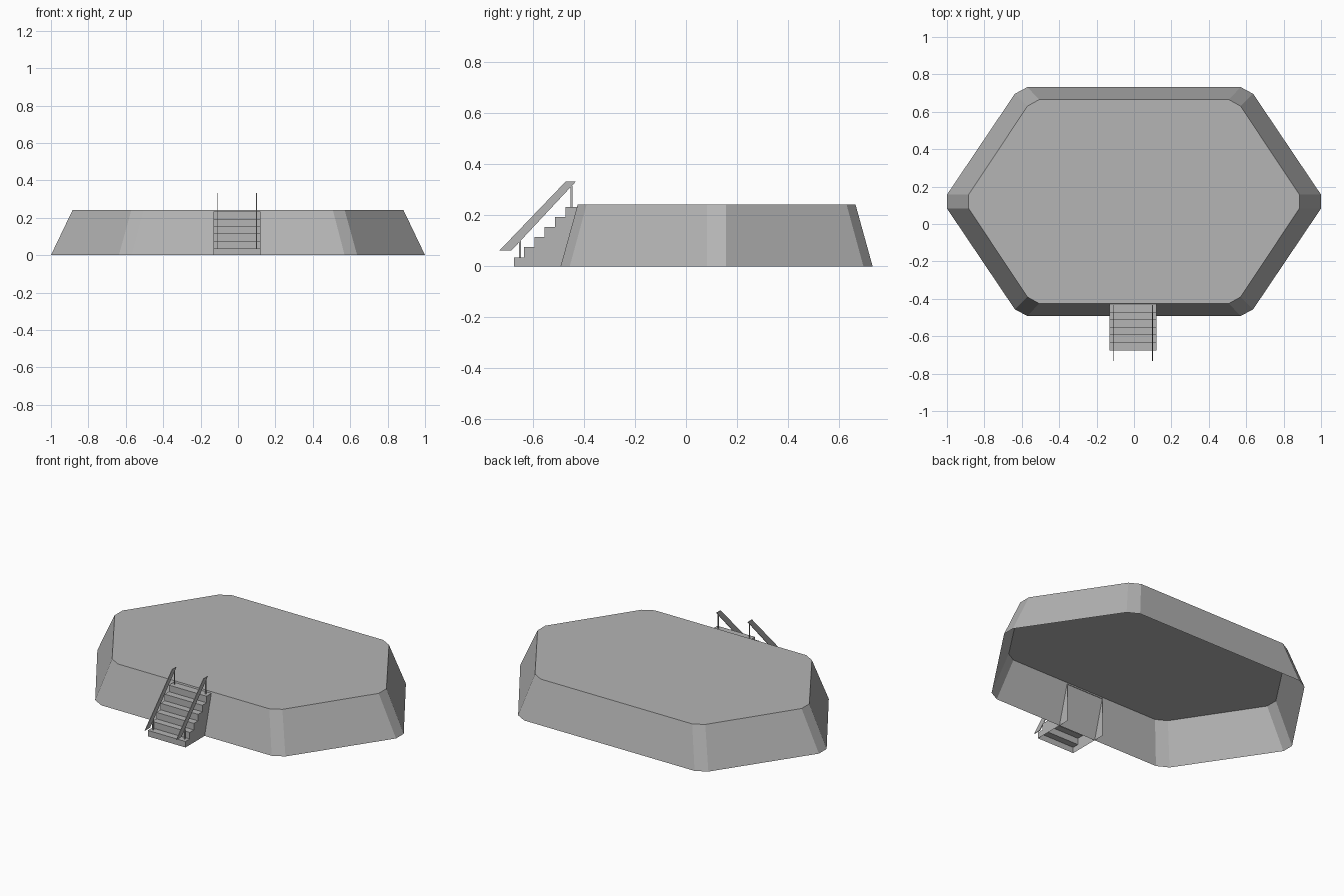
import bpy

if "Cube" in bpy.data.objects:
    bpy.data.objects.remove(bpy.data.objects["Cube"])

grey = bpy.data.materials.new("dark_grey")
grey.diffuse_color = (0.46, 0.46, 0.46, 1)
grey.use_nodes = True
grey.node_tree.nodes["Principled BSDF"].inputs["Base Color"].default_value = grey.diffuse_color


def make(name, verts, faces):
    me = bpy.data.meshes.new(name)
    me.from_pydata(verts, [], faces)
    me.update()
    me.materials.append(grey)
    ob = bpy.data.objects.new(name, me)
    bpy.context.collection.objects.link(ob)
    return ob


def prism(name, profile, x, w):
    # extrude a (y, z) profile along x into a closed solid
    n = len(profile)
    verts = [(x + s * w / 2, y, z) for s in (-1, 1) for y, z in profile]
    faces = [tuple(reversed(range(n))), tuple(range(n, 2 * n))]
    faces += [(i, (i + 1) % n, (i + 1) % n + n, i + n) for i in range(n)]
    return make(name, verts, faces)


def ring(quarter, cy, z):
    # mirror a quarter outline into a full counter-clockwise loop
    q = list(reversed(quarter))
    pts = q + [(-x, y) for x, y in quarter]
    pts += [(-x, -y) for x, y in q] + [(x, -y) for x, y in quarter]
    return [(x, y + cy, z) for x, y in pts]


# Platform: tapered shell with clipped corners, open underneath
low = ring([(0.57, 0.612), (0.637, 0.576), (1.0, 0.037)], 0.12, 0)
high = ring([(0.507, 0.545), (0.57, 0.51), (0.884, 0.037)], 0.12, 0.242)
n = len(low)
make("platform", low + high,
     [(i, (i + 1) % n, (i + 1) % n + n, i + n) for i in range(n)]
     + [tuple(range(n, 2 * n))])

# Stairs: folded treads and risers with side panels, open back and bottom
x0, x1, y0, y1 = -0.131, 0.121, -0.675, -0.424
steps, first, rise, run = 6, 0.036, 0.0394, 0.0403
prof = [(y0, 0)]
for i in range(steps):
    z = first + i * rise
    prof.append((y0 + i * run, z))
    prof.append((y0 + (i + 1) * run if i < steps - 1 else y1, z))
m = len(prof)
side = prof + [(y1, 0)]
k = len(side)
verts = [(x, y, z) for x in (x0, x1) for y, z in side]
faces = [(i, i + k, i + 1 + k, i + 1) for i in range(m - 1)]
faces += [tuple(range(k)), tuple(reversed(range(k, 2 * k)))]
make("stairs", verts, faces)

# Handrails and their posts
for tag, x in (("left", -0.111), ("right", 0.099)):
    prism(tag + "_handrail",
          [(-0.732, 0.062), (-0.685, 0.062), (-0.432, 0.333), (-0.472, 0.333)], x, 0.004)
    for pos, y, za, zb in (("lower", -0.651, first, 0.1), ("upper", -0.449, 0.233, 0.315)):
        h = 0.003
        prism(f"{tag}_{pos}_post",
              [(y - h, za), (y + h, za), (y + h, zb), (y - h, zb)], x, 0.005)
